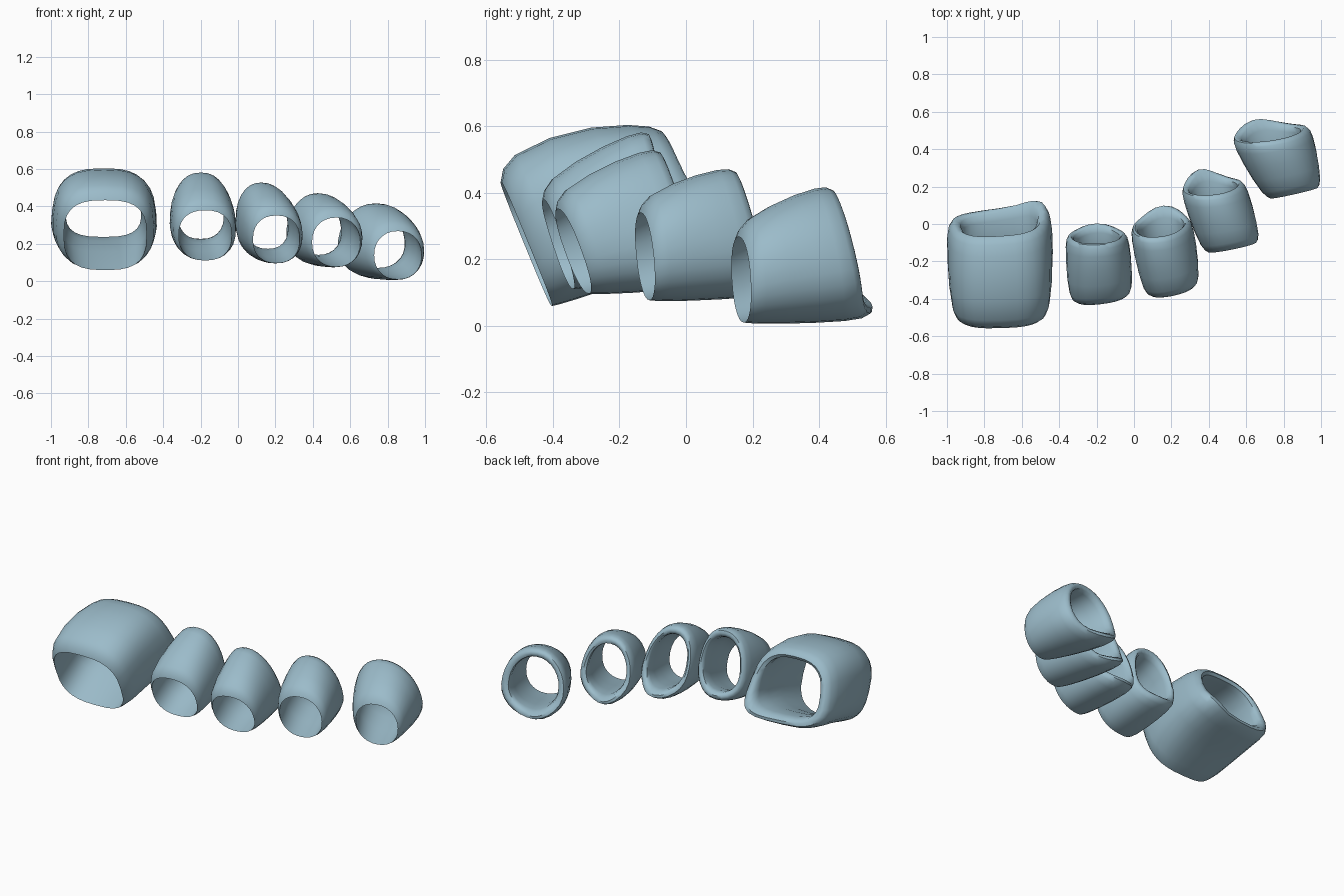
import bpy, bmesh, math
from mathutils import Vector

cube = bpy.data.objects.get("Cube")
if cube:
    bpy.data.objects.remove(cube)

SHELL_COLOUR = (0.33, 0.50, 0.59, 1)
steel = bpy.data.materials.new("steel_blue")
steel.use_nodes = True
steel.diffuse_color = SHELL_COLOUR
steel.node_tree.nodes["Principled BSDF"].inputs["Base Color"].default_value = SHELL_COLOUR

SIDES = 28
# Wall section: position along the tube, scale of the cross-section, downward shift
WALL = [(0, .85, .11), (.04, .93, .05), (.13, 1, .01), (.35, 1.05, 0), (.6, 1.06, 0),
        (.82, 1.04, 0), (.94, 1, 0), (1, .93, 0), (1.01, .85, 0), (.98, .77, 0),
        (.9, .75, 0), (.7, .79, 0), (.4, .86, .03), (.1, .86, .09)]


def power(value, exponent):
    return math.copysign(abs(value) ** exponent, value)


def ring_shell(name, front, back, squareness, lean, arch, tip, tip_turn):
    """Sleeve between two slanted rings: x, y, z, half width, half height, slant, yaw."""
    bm = bmesh.new()
    loops = []
    for t, scale, drop in WALL:
        x, y, z, w, h, slant, yaw = [a + (b - a) * t for a, b in zip(front, back)]
        z += arch * math.sin(math.pi * min(t, 1))
        side = Vector((math.cos(yaw), math.sin(yaw), 0))
        up = Vector((lean * t, slant, 1))
        loop = []
        for i in range(SIDES):
            a = math.tau * i / SIDES
            u = power(math.cos(a), squareness) * w * scale
            v = power(math.sin(a), squareness) * h * scale - drop * h
            u *= 1 - 0.14 * t * v / h      # narrower crown at the back
            # Pointed tongue under the back opening
            reach = tip * t ** 4 * max(0, -math.sin(a + tip_turn)) ** 5
            point = Vector((x, y + reach, z)) + side * u + up * v
            loop.append(bm.verts.new(point))
        loops.append(loop)
    # Outer wall, rolled back lip and inner wall close on themselves
    for j, loop in enumerate(loops):
        following = loops[(j + 1) % len(loops)]
        for i in range(SIDES):
            k = (i + 1) % SIDES
            bm.faces.new((loop[i], loop[k], following[k], following[i]))
    bmesh.ops.recalc_face_normals(bm, faces=bm.faces)
    mesh = bpy.data.meshes.new(name)
    bm.to_mesh(mesh)
    bm.free()
    mesh.materials.append(steel)
    obj = bpy.data.objects.new(name, mesh)
    bpy.context.collection.objects.link(obj)
    bpy.ops.object.select_all(action="DESELECT")
    obj.select_set(True)
    bpy.context.view_layer.objects.active = obj
    bpy.ops.object.shade_smooth_by_angle(angle=math.radians(50))


# Five sleeves, from the large one on the right to the small one on the left
ring_shell("large_sleeve", (-.71, -.49, .27, .26, .22, -.41, .03),
           (-.72, .0, .395, .265, .205, -.4, .06), .7, 0, .028, .05, -.8)
ring_shell("second_sleeve", (-.175, -.39, .262, .168, .158, -.33, .12),
           (-.2, -.07, .385, .16, .205, -.22, .03), .85, 0, .005, .03, 0)
ring_shell("middle_sleeve", (.205, -.345, .24, .15, .15, -.36, .2),
           (.14, -.015, .33, .158, .205, -.33, .07), .88, -.1, .005, .05, 0)
ring_shell("fourth_sleeve", (.525, -.125, .225, .155, .155, -.1, .2),
           (.42, .195, .285, .168, .19, -.26, .1), .92, 0, .005, .06, .4)
ring_shell("small_sleeve", (.855, .165, .155, .153, .152, -.06, .22),
           (.73, .48, .222, .208, .2, -.22, .14), .92, 0, .005, .05, .4)
